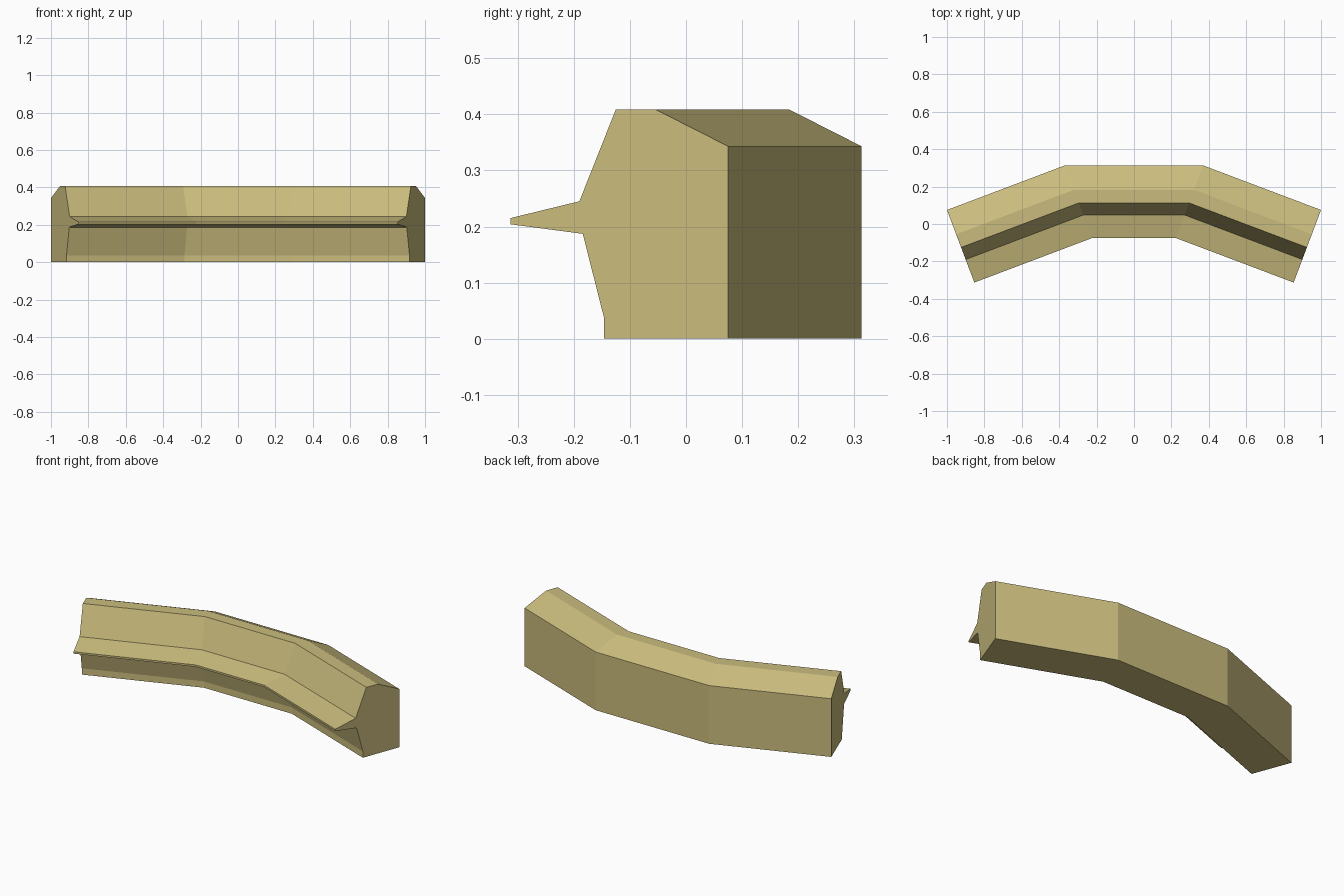
import bpy
import bmesh

if "Cube" in bpy.data.objects:
    bpy.data.objects.remove(bpy.data.objects["Cube"])

# One flat khaki colour for the whole moulding
khaki = bpy.data.materials.new("khaki")
khaki.diffuse_color = (0.59, 0.50, 0.205, 1.0)
khaki.use_nodes = True
khaki.node_tree.nodes["Principled BSDF"].inputs["Base Color"].default_value = khaki.diffuse_color

# Cross-section: (distance forward of the back face along y, height)
profile = [
    (0.000, 0.000), (0.000, 0.343),   # back wall
    (0.130, 0.409), (0.200, 0.409),   # sloped back and flat crest
    (0.265, 0.245),                   # front slope
    (0.388, 0.215), (0.388, 0.204),   # thin projecting lip
    (0.259, 0.187),                   # underside of lip
    (0.221, 0.037), (0.221, 0.000),   # lower front
]

# Stations along the back edge: (x, y, sideways lean of the section)
LEAN = 0.377
stations = [
    (-1.00, 0.075, LEAN),
    (-0.37, 0.313, LEAN),
    (0.37, 0.313, -LEAN),
    (1.00, 0.075, -LEAN),
]


def sweep(name, section, path, material):
    """Join copies of a closed section along a path and cap both ends."""
    bm = bmesh.new()
    rings = [[bm.verts.new((x + lean * d, y - d, z)) for d, z in section]
             for x, y, lean in path]
    n = len(section)
    for a, b in zip(rings, rings[1:]):
        for i in range(n):
            j = (i + 1) % n
            bm.faces.new((a[i], a[j], b[j], b[i]))
    bm.faces.new(rings[0])
    bm.faces.new(rings[-1][::-1])
    bmesh.ops.recalc_face_normals(bm, faces=bm.faces)
    mesh = bpy.data.meshes.new(name)
    bm.to_mesh(mesh)
    bm.free()
    mesh.materials.append(material)
    obj = bpy.data.objects.new(name, mesh)
    bpy.context.collection.objects.link(obj)
    return obj


# Angled moulding with three straight runs
sweep("curved_moulding", profile, stations, khaki)
